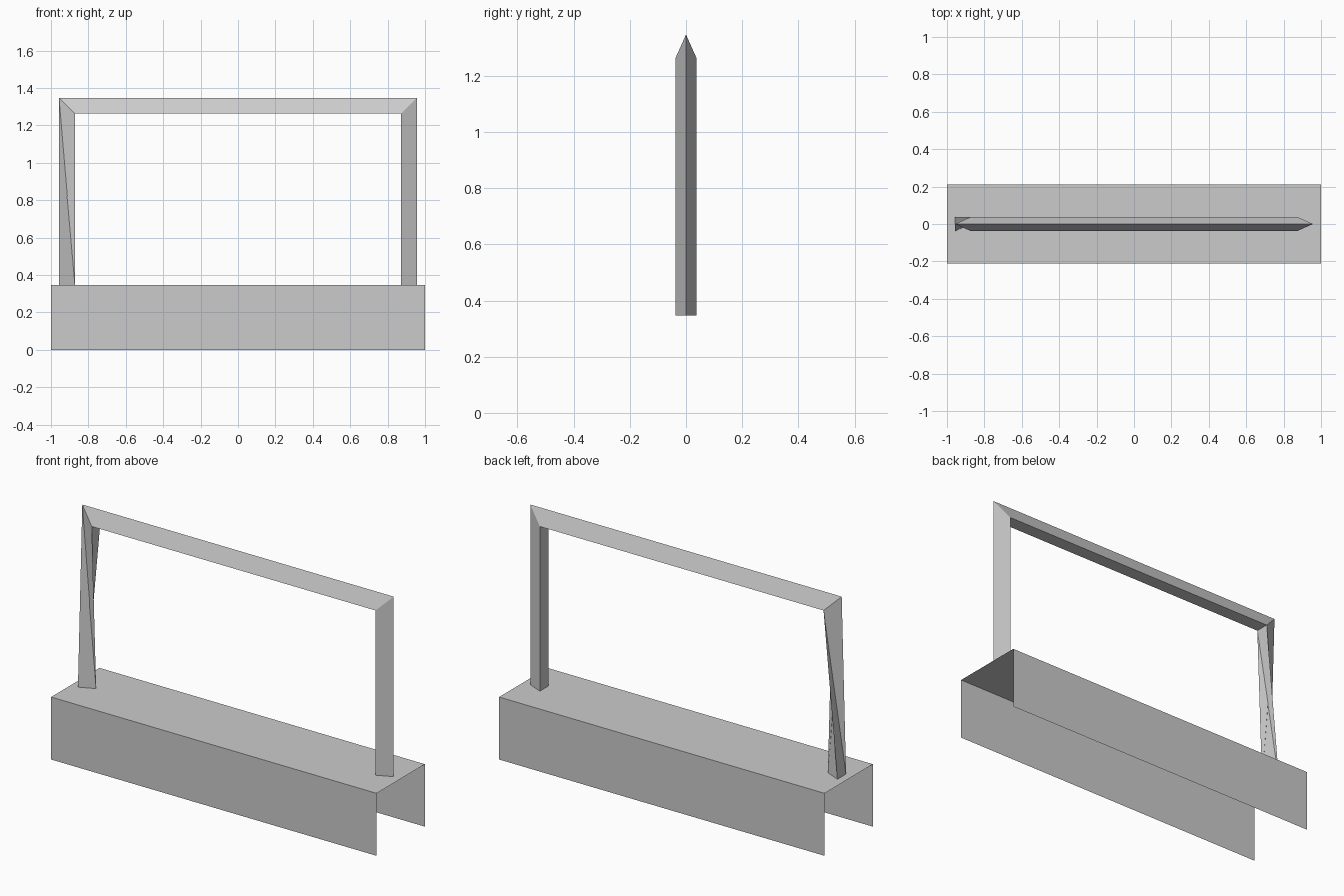
import bpy, bmesh

if "Cube" in bpy.data.objects:
    bpy.data.objects.remove(bpy.data.objects["Cube"])

TOP = 0.347          # top of the base
OUT, INN = 0.957, 0.872   # outer ridge and inner face of the posts
Z_OUT, Z_INN = 1.347, 1.262
W = 0.038            # half width of the handle

def finish(name, bm):
    me = bpy.data.meshes.new(name)
    bm.to_mesh(me)
    bm.free()
    ob = bpy.data.objects.new(name, me)
    bpy.context.collection.objects.link(ob)
    return ob

# base: thin inverted channel, open at the ends and underneath
bm = bmesh.new()
profile = [(-0.212, 0), (-0.212, TOP), (0.212, TOP), (0.212, 0)]
rows = [[bm.verts.new((x, y, z)) for y, z in profile] for x in (-1, 1)]
for i in range(3):
    bm.faces.new((rows[0][i], rows[1][i], rows[1][i + 1], rows[0][i + 1]))
bmesh.ops.recalc_face_normals(bm, faces=bm.faces)
finish("base_channel", bm)

# handle: triangular section (ridge outward) swept around the frame
bm = bmesh.new()

def ring(ridge, flat):
    """Ridge point and the two flat-side corners, as (x, z)."""
    return [bm.verts.new((ridge[0], 0, ridge[1])),
            bm.verts.new((flat[0], -W, flat[1])),
            bm.verts.new((flat[0], W, flat[1]))]

right_foot = ring((OUT, TOP), (INN, TOP))
right_top = ring((OUT, Z_OUT), (INN, Z_INN))
left_top = ring((-OUT, Z_OUT), (-INN, Z_INN))
left_foot = ring((-INN, TOP), (-OUT, TOP))   # section turned half way round

# straight post and crossbar
for a, b in ((right_foot, right_top), (right_top, left_top)):
    for i in range(3):
        j = (i + 1) % 3
        bm.faces.new((a[i], a[j], b[j], b[i]))

# twisted left post, split into triangles
foot = [left_foot[0], left_foot[2], left_foot[1]]
for i in range(3):
    j = (i + 1) % 3
    bm.faces.new((left_top[i], left_top[j], foot[i]))
    bm.faces.new((left_top[j], foot[j], foot[i]))
bmesh.ops.recalc_face_normals(bm, faces=bm.faces)
finish("carry_handle", bm)
